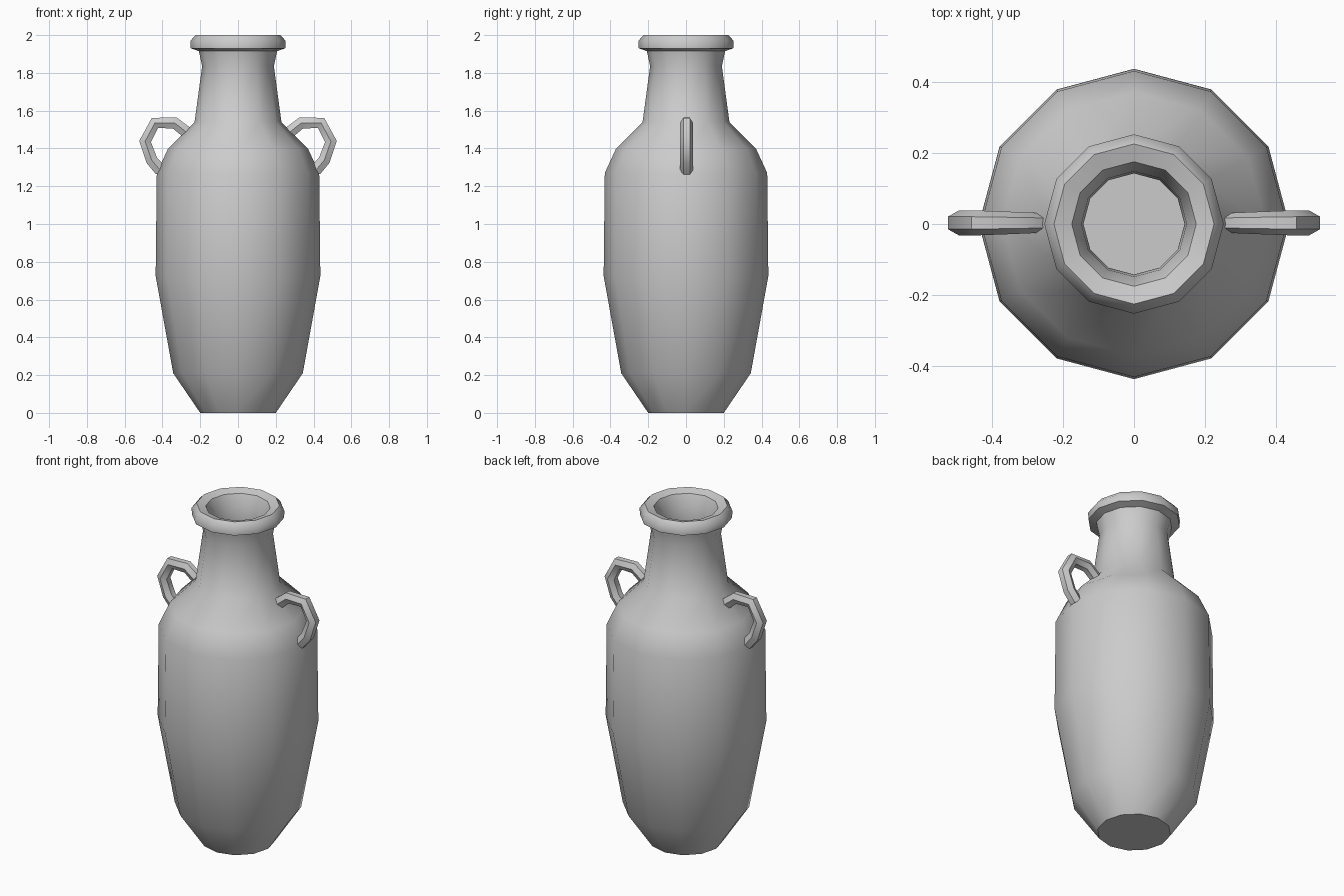
import bpy
import bmesh
from math import sin, cos, pi, radians
from mathutils import Vector

if "Cube" in bpy.data.objects:
    bpy.data.objects.remove(bpy.data.objects["Cube"])


def build(name, rings):
    """Skin a list of equal closed rings and cap both ends."""
    bm = bmesh.new()
    loops = [[bm.verts.new(p) for p in ring] for ring in rings]
    n = len(loops[0])
    for a, b in zip(loops, loops[1:]):
        for i in range(n):
            j = (i + 1) % n
            bm.faces.new((a[i], a[j], b[j], b[i]))
    bm.faces.new(loops[0])
    bm.faces.new(loops[-1])
    bmesh.ops.recalc_face_normals(bm, faces=bm.faces)
    mesh = bpy.data.meshes.new(name)
    bm.to_mesh(mesh)
    bm.free()
    for poly in mesh.polygons:
        poly.use_smooth = True
    mesh.set_sharp_from_angle(angle=radians(50))
    obj = bpy.data.objects.new(name, mesh)
    bpy.context.collection.objects.link(obj)
    return obj


def circle(r, z, n=12):
    return [(r * cos(2 * pi * i / n), r * sin(2 * pi * i / n), z) for i in range(n)]


# Body: outer wall from foot to lip, then down the hollow inside
outer = [(0.20, 0), (0.343, 0.21), (0.436, 0.725), (0.43, 1.27), (0.37, 1.40),
         (0.23, 1.54), (0.19, 1.835), (0.207, 1.915)]
lip = [(0.25, 1.93), (0.252, 1.97), (0.225, 2.0), (0.175, 1.985)]
inner = [(0.148, 1.92), (0.142, 1.83), (0.18, 1.52), (0.32, 1.37), (0.38, 1.26),
         (0.386, 0.73), (0.295, 0.23), (0.17, 0.05)]
build("vase_body", [circle(r, z) for r, z in outer + lip + inner])

# Handles: six-sided tube swept along an angular loop, mirrored to both sides
path = [Vector(p) for p in [(0.268, 1.482), (0.335, 1.535), (0.44, 1.535),
                            (0.492, 1.437), (0.457, 1.338), (0.41, 1.283)]]
widths = [0.028, 0.031, 0.035, 0.035, 0.035, 0.034]


def handle(name, side):
    rings = []
    for k, p in enumerate(path):
        t = (path[min(k + 1, len(path) - 1)] - path[max(k - 1, 0)]).normalized()
        normal = Vector((-t.y, t.x))
        ring = []
        for i in range(6):
            a = i * pi / 3
            q = p + normal * 0.036 * sin(a)
            ring.append((side * q.x, 0.003 + widths[k] * cos(a), q.y))
        rings.append(ring)
    return build(name, rings)


handle("right_handle", 1)
handle("left_handle", -1)
